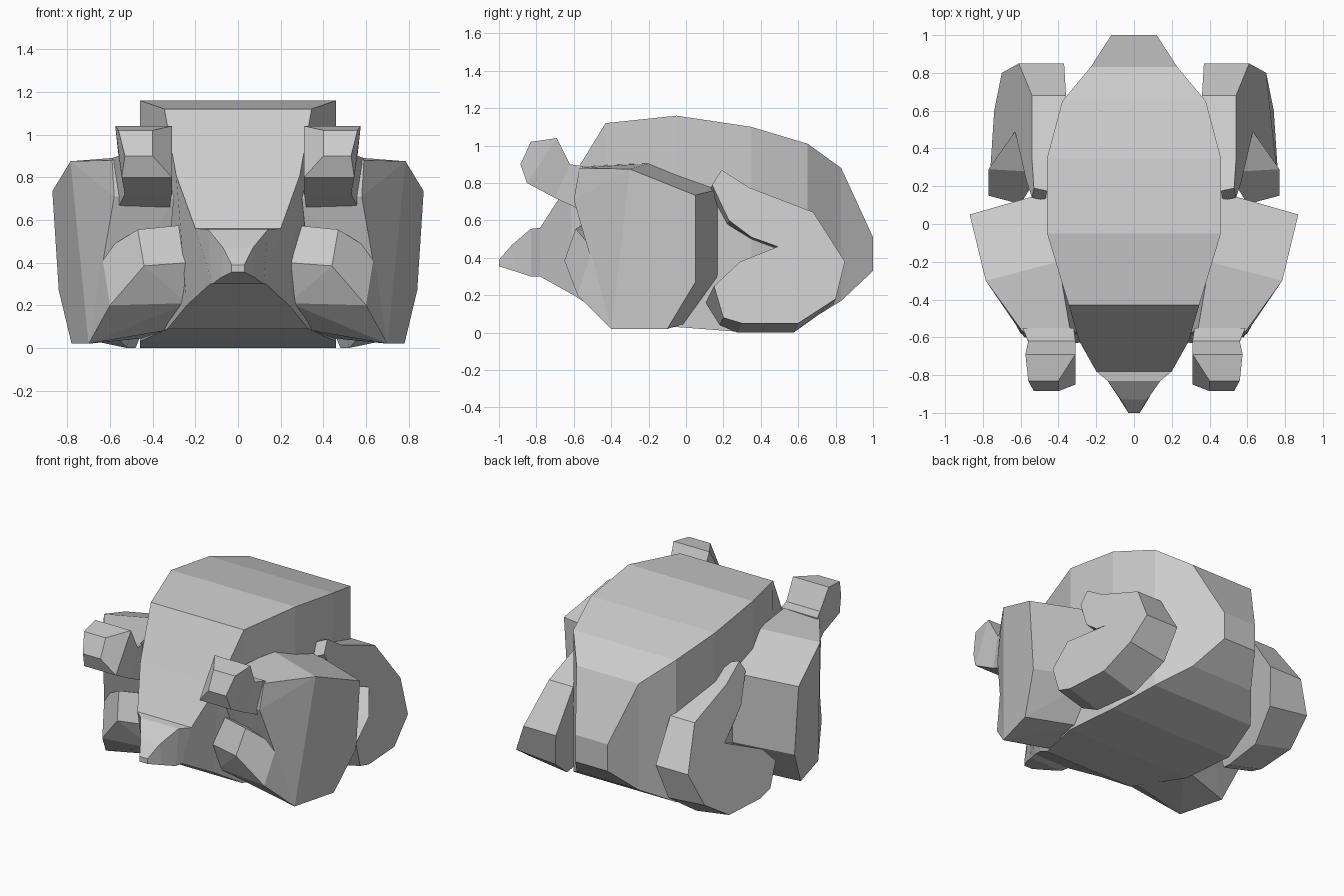
import bpy, bmesh


def finish(name, bm, mirror):
    bmesh.ops.recalc_face_normals(bm, faces=bm.faces)
    me = bpy.data.meshes.new(name)
    bm.to_mesh(me)
    bm.free()
    ob = bpy.data.objects.new(name, me)
    bpy.context.collection.objects.link(ob)
    if mirror:
        ob.modifiers.new("Mirror", 'MIRROR')
    return ob


def loft(name, rings, mirror=False):
    """Skin a series of closed rings and cap both ends."""
    bm = bmesh.new()
    vs = [[bm.verts.new(p) for p in r] for r in rings]
    n = len(vs[0])
    for a, b in zip(vs, vs[1:]):
        for i in range(n):
            j = (i + 1) % n
            bm.faces.new((a[i], a[j], b[j], b[i]))
    bm.faces.new(vs[0])
    bm.faces.new(vs[-1])
    return finish(name, bm, mirror)


def hull(name, pts, mirror=True):
    """Faceted block wrapped around a few corner points."""
    bm = bmesh.new()
    for p in pts:
        bm.verts.new(p)
    res = bmesh.ops.convex_hull(bm, input=bm.verts)
    junk = {e for e in res["geom_interior"] + res["geom_unused"]
            if isinstance(e, bmesh.types.BMVert)}
    bmesh.ops.delete(bm, geom=list(junk), context='VERTS')
    bmesh.ops.dissolve_limit(bm, angle_limit=0.05, verts=bm.verts, edges=bm.edges)
    return finish(name, bm, mirror)


# Body with snout: top y, z, half width / bottom y, z, half width
sections = [
    (-1.00, .39, .03, -1.00, .355, .03),
    (-.93, .47, .07, -.92, .33, .08),
    (-.83, .555, .14, -.83, .30, .12),
    (-.78, .56, .20, -.78, .30, .13),
    (-.62, .81, .29, -.60, .20, .24),
    (-.43, 1.12, .345, -.43, .09, .33),
    (-.05, 1.16, .46, -.05, .03, .46),
    (.35, 1.10, .46, .35, .00, .46),
    (.65, 1.01, .38, .65, .06, .38),
    (.83, .88, .23, .83, .17, .23),
    (1.00, .51, .12, 1.00, .33, .12),
]
loft("body", [[(-wt, yt, zt), (wt, yt, zt), (wb, yb, zb), (-wb, yb, zb)]
              for yt, zt, wt, yb, zb, wb in sections])

# Front limbs: broad slab swept outward
hull("front_limb", [
    (.59, -.57, .88), (.785, -.30, .875), (.87, .05, .735), (.84, .05, .27),
    (.78, -.10, .02), (.70, -.40, .02), (.64, -.50, .45), (.58, -.60, .71),
    (.34, -.55, .89), (.40, -.20, .905), (.45, .17, .765), (.45, .17, .30),
    (.40, .00, .05), (.36, -.38, .08), (.30, -.58, .70)])

# Upper digit, curling up: top y, z / bottom y, z / x inner, outer
digit = [
    (-.55, .89, -.57, .66, .32, .59),
    (-.62, .90, -.70, .72, .31, .56),
    (-.69, 1.04, -.85, .80, .31, .575),
    (-.83, 1.02, -.885, .90, .40, .56),
]
loft("upper_digit", [[(a, yt, zt), (b, yt, zt), (b - .03, yb, zb), (a, yb, zb)]
                     for yt, zt, yb, zb, a, b in digit], True)

# Lower digit, a blunt inward block
hull("lower_digit", [
    (.27, -.56, .575), (.235, -.62, .40), (.24, -.55, .21), (.35, -.38, .08),
    (.36, -.30, .45), (.47, -.59, .555), (.44, -.65, .385), (.60, -.58, .20),
    (.70, -.40, .02), (.64, -.50, .45)])

# Hind legs: hooked profile y, z, outer x, inner x, inner drop
leg = [
    (.14, .79, .54, .47, .03), (.19, .87, .53, .46, .03),
    (.34, .775, .54, .36, 0), (.68, .645, .54, .36, 0),
    (.85, .38, .61, .37, 0), (.80, .18, .70, .42, .03),
    (.60, .05, .74, .48, .05), (.30, .05, .76, .52, .05),
    (.20, .08, .765, .56, .04), (.15, .25, .77, .60, .09),
    (.29, .38, .77, .50, .03), (.49, .46, .63, .42, .01),
    (.35, .51, .59, .42, .01), (.23, .60, .57, .45, .02),
]
loft("hind_leg", [[(xo, y, z) for y, z, xo, xi, d in leg],
                  [(xi, y - d * .5, z - d) for y, z, xo, xi, d in leg]], True)
